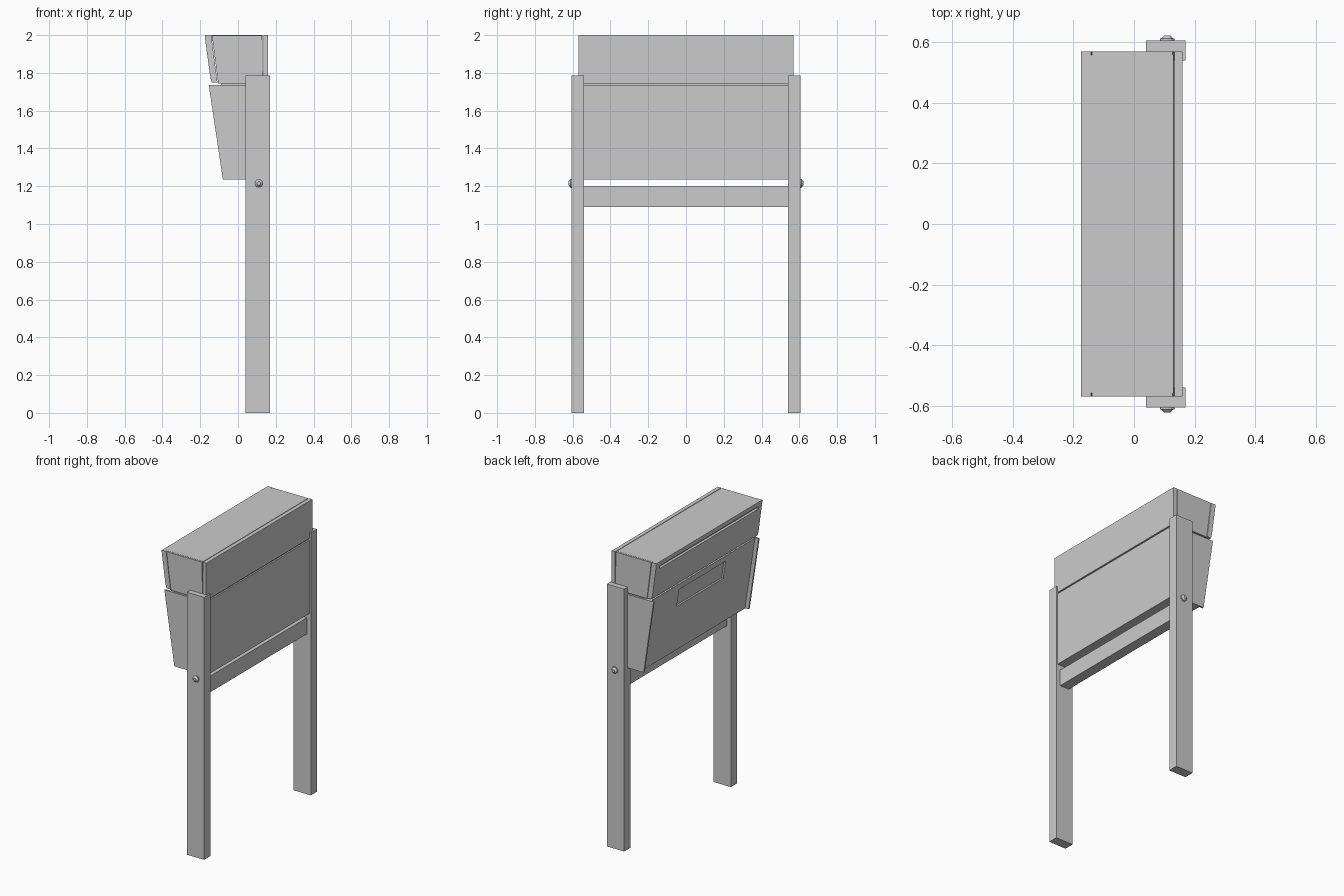
import bpy, bmesh, math

if "Cube" in bpy.data.objects:
    bpy.data.objects.remove(bpy.data.objects["Cube"])


def prism(name, profile, y0, y1):
    """Extrude an (x, z) profile along y."""
    bm = bmesh.new()
    face = bm.faces.new([bm.verts.new((x, y0, z)) for x, z in profile])
    ext = bmesh.ops.extrude_face_region(bm, geom=[face])
    verts = [v for v in ext["geom"] if isinstance(v, bmesh.types.BMVert)]
    bmesh.ops.translate(bm, vec=(0, y1 - y0, 0), verts=verts)
    bmesh.ops.recalc_face_normals(bm, faces=bm.faces)
    mesh = bpy.data.meshes.new(name)
    bm.to_mesh(mesh)
    bm.free()
    ob = bpy.data.objects.new(name, mesh)
    bpy.context.collection.objects.link(ob)
    return ob


def block(name, x0, x1, y0, y1, z0, z1):
    return prism(name, [(x0, z0), (x1, z0), (x1, z1), (x0, z1)], y0, y1)


def cut(target, cutter):
    mod = target.modifiers.new("recess", 'BOOLEAN')
    mod.operation, mod.solver, mod.object = 'DIFFERENCE', 'EXACT', cutter
    cutter.hide_render = True
    cutter.hide_viewport = True
    cutter.display_type = 'WIRE'


def front_x(z):
    """Outer front slope of the lower box."""
    return -0.155 + (1.735 - z) * 0.15


def slope_slab(z0, z1, near, far):
    return [(front_x(z0) + near, z0), (front_x(z0) + far, z0),
            (front_x(z1) + far, z1), (front_x(z1) + near, z1)]


W = 0.57

# Legs and their bolts on both sides
for s, side in ((-1, "right"), (1, "left")):
    ys = sorted((s * 0.54, s * 0.607))
    block(side + "_leg", 0.04, 0.17, *ys, 0, 1.785)
    for part, r1, r2, y0, y1 in (("washer", 0.024, 0.024, 0.603, 0.612),
                                 ("bolt_head", 0.021, 0.010, 0.612, 0.623)):
        bpy.ops.mesh.primitive_cone_add(
            vertices=12, radius1=r1, radius2=r2, depth=y1 - y0,
            location=(0.11, s * (y0 + y1) / 2, 1.215),
            rotation=(-s * math.pi / 2, 0, 0))
        bpy.context.object.name = side + "_" + part

# Cross rail between the legs
block("cross_rail", 0.07, 0.14, -0.545, 0.545, 1.09, 1.2)

# Lower box: body, side plates, recessed front door with name window
body = [(front_x(1.235) + 0.045, 1.235), (0.16, 1.235),
        (0.16, 1.735), (front_x(1.735) + 0.045, 1.735)]
prism("lower_body", body, -W + 0.01, W - 0.01)
plate = [(front_x(1.235), 1.235), (0.16, 1.235), (0.16, 1.735), (front_x(1.735), 1.735)]
for s, side in ((-1, "right"), (1, "left")):
    prism(side + "_side_plate", plate, *sorted((s * (W - 0.012), s * W)))
door = prism("front_door", slope_slab(1.235, 1.733, 0.025, 0.05), -W + 0.014, W - 0.014)
cut(door, prism("window_cutter", slope_slab(1.57, 1.69, -0.02, 0.037), -0.25, 0.25))

# Upper box: core, back panel and sloped letter flap
core = [(-0.138, 1.999), (0.128, 1.999), (0.132, 1.745), (-0.105, 1.745)]
prism("upper_body", core, -W, W)
block("upper_back_panel", 0.134, 0.16, -W, W, 1.745, 2.0)
block("seam_filler", -0.09, 0.15, -W + 0.01, W - 0.01, 1.725, 1.755)
flap = prism("letter_flap", [(-0.142, 2.0), (-0.175, 2.0), (-0.175, 1.985),
                             (-0.148, 1.785), (-0.14, 1.75), (-0.109, 1.75)], -W, W)
cut(flap, prism("slot_cutter", [(-0.2, 1.95), (-0.2, 1.97), (-0.155, 1.97), (-0.152, 1.95)],
                -0.53, 0.53))
block("lid_top_strip", -0.15, 0.13, -W + 0.012, W - 0.012, 1.97, 2.0)
